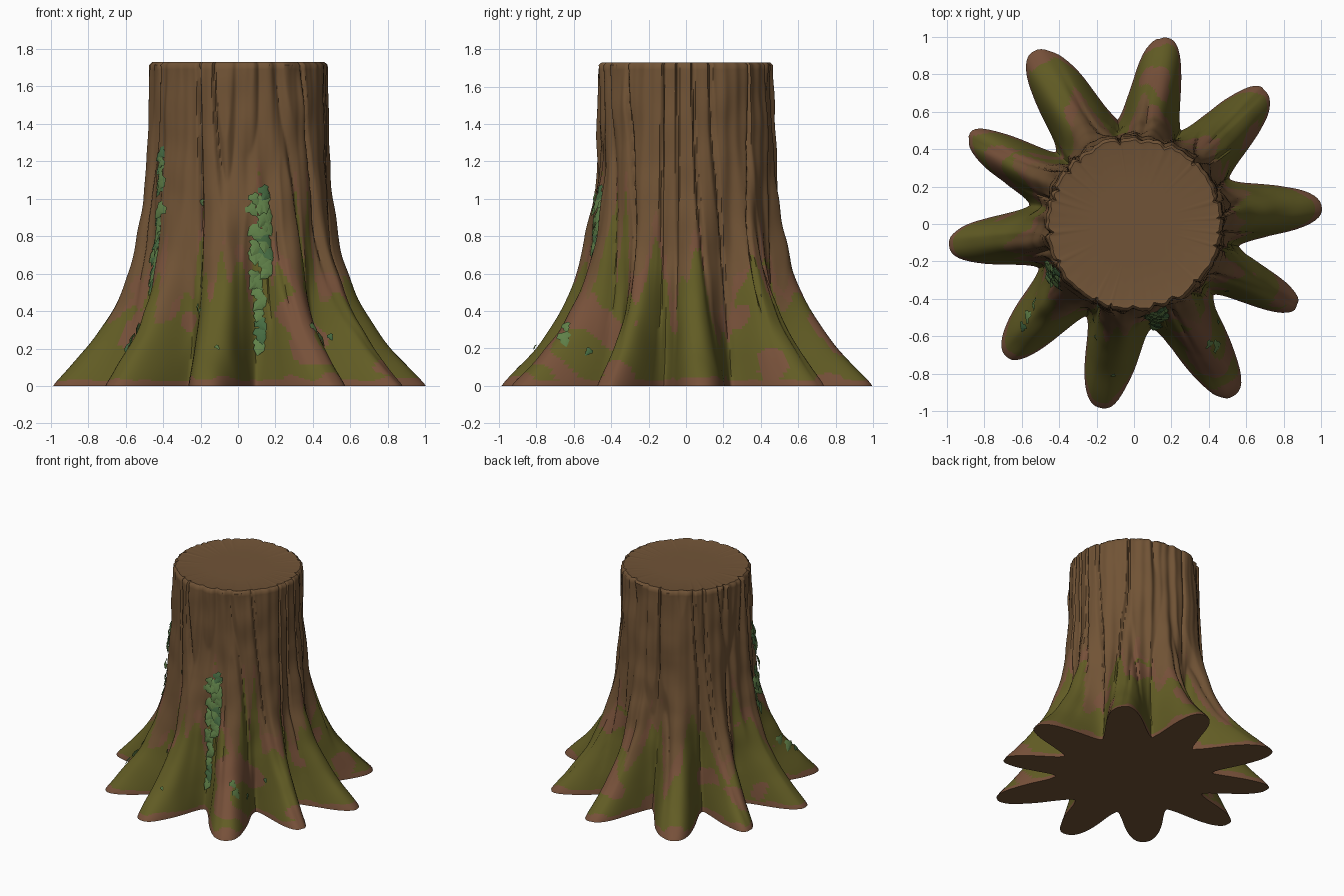
import bpy, bmesh, math, random
from mathutils import Vector, noise

if "Cube" in bpy.data.objects:
    bpy.data.objects.remove(bpy.data.objects["Cube"])

random.seed(4)
H = 1.73
# root directions (degrees), reach of each root, and the valleys that follow each root
ROOTS = [5, 45, 80, 120, 151, 186, 226, 260, 301, 333]
REACH = [1.0, 1.0, 1.01, 1.07, 1.0, 1.0, 0.98, 1.0, 1.06, 0.98]
VALLEYS = [25, 63, 99, 137, 170, 205, 243, 279, 318, 348]


def material(name, rgb):
    m = bpy.data.materials.new(name)
    m.diffuse_color = (*rgb, 1)
    m.use_nodes = True
    m.node_tree.nodes["Principled BSDF"].inputs["Base Color"].default_value = m.diffuse_color
    return m


BARK = material("bark brown", (0.165, 0.087, 0.036))
RED = material("reddish bark", (0.185, 0.082, 0.042))
MOSS = material("olive moss", (0.122, 0.108, 0.018))
WOOD = material("cut wood", (0.165, 0.088, 0.038))
LEAF = material("ivy green", (0.115, 0.215, 0.065))
DARK = material("dark ivy green", (0.062, 0.150, 0.055))


def root_factor(deg):
    """Root strength 0..1 and reach in a given direction."""
    best = (0, 1)
    for i, c in enumerate(ROOTS):
        d = (deg - c + 180) % 360 - 180
        gap = (VALLEYS[i] - c) % 360 if d > 0 else (c - VALLEYS[i - 1]) % 360
        f = math.exp(-(abs(d) / gap / 0.62) ** 2.5)
        if f > best[0]:
            best = (f, REACH[i])
    return best


def radius(deg, z):
    """Trunk outline: flared valleys plus roots, bark furrows and soft lumps."""
    a = math.radians(deg)
    c, s = math.cos(a), math.sin(a)
    wob = 4 * noise.noise((c * 2, s * 2, z * 1.3)) * min(1, z + 0.3)
    f, reach = root_factor(deg + wob)
    valley = 0.455 + 0.095 * math.exp(-z / 0.5)
    ridge = 0.455 + 0.545 * math.exp(-(z / 0.43) ** 1.15)
    r = valley + (ridge - valley) * (reach - 0.55) / 0.45 * f
    up = min(1, z / 0.7)
    n = noise.noise((c * 4.5 + 7, s * 4.5, z * 0.5))
    r -= 0.026 * max(0, 1 - abs(n) * 7) * (0.25 + 0.75 * up)
    n2 = noise.noise((c * 9, s * 9 + 3, z * 0.7))
    r += 0.014 * n2 * up + 0.012 * noise.noise((c * r * 6, s * r * 6, z * 5))
    r += 0.012 * up
    return r


def point(deg, z, lift=0.0):
    r = radius(deg, z) + lift
    a = math.radians(deg)
    return Vector((r * math.cos(a), r * math.sin(a), z))


def normal(deg, z):
    du = point(deg + 2, z) - point(deg - 2, z)
    dv = point(deg, z + 0.03) - point(deg, max(0, z - 0.03))
    return du.cross(dv).normalized()


def finish(name, bm, mats, angle=50):
    me = bpy.data.meshes.new(name)
    bm.to_mesh(me)
    bm.free()
    for m in mats:
        me.materials.append(m)
    ob = bpy.data.objects.new(name, me)
    bpy.context.collection.objects.link(ob)
    bpy.ops.object.select_all(action='DESELECT')
    ob.select_set(True)
    bpy.context.view_layer.objects.active = ob
    bpy.ops.object.shade_smooth_by_angle(angle=math.radians(angle))
    return ob


def bark_material(p):
    """Moss over the roots with ragged tongues, reddish patches at edges."""
    a = math.atan2(p.y, p.x)
    c, s = math.cos(a), math.sin(a)
    rr = math.hypot(p.x, p.y)
    edge = 0.50 + 0.42 * noise.noise((c * 4, s * 4, 2.0)) + 0.30 * noise.noise((c * 9, s * 9, p.z))
    # tall moss tongues on the front
    for deg, top in ((247, 1.0), (284, 1.2), (319, 1.1), (8, 0.8), (310, 1.1)):
        d = abs((math.degrees(a) - deg + 180) % 360 - 180)
        if d < 5:
            edge = max(edge, top - d * 0.12)
    patch = noise.noise((p.x * 4.2 + 5, p.y * 4.2, p.z * 4.2))
    low = 0.025 + 0.05 * max(0, noise.noise((p.x * 6, p.y * 6, 9)) + 0.2)
    if p.z < edge:
        if p.z < low or patch > 0.33 or rr > 0.985:
            return 1
        return 2
    return 1 if p.z < edge + 0.14 and patch > -0.05 else 0


# stump: stacked rings of the outline, capped with a cut top
N, M = 360, 96
bm = bmesh.new()
zs = [0.0] + [0.012 + (H - 0.027) * (j / M) ** 1.35 for j in range(M + 1)]
rings = []
for j, z in enumerate(zs):
    rings.append([bm.verts.new(point(i * 360 / N, z)) for i in range(N)])
for scale, z in ((0.965, H), (0.92, H - 0.004), (0.5, H - 0.008)):
    rings.append([bm.verts.new((v.co.x * scale, v.co.y * scale, z)) for v in rings[M + 1]])
for j in range(len(rings) - 1):
    for i in range(N):
        k = (i + 1) % N
        f = bm.faces.new((rings[j][i], rings[j][k], rings[j + 1][k], rings[j + 1][i]))
        f.material_index = bark_material(f.calc_center_median()) if j <= M else 3
f = bm.faces.new(rings[-1])
f.material_index = 3
centre = bm.verts.new((0, 0, 0))
for i in range(N):
    bm.faces.new((centre, rings[0][(i + 1) % N], rings[0][i]))
finish("stump", bm, [BARK, RED, MOSS, WOOD])

# ivy leaf outline (across, along) from stem to tip, half a leaf, then mirrored
HALF = [(0.0, 0.0), (0.30, -0.08), (0.50, 0.22), (0.28, 0.42), (0.30, 0.62), (0.0, 1.0)]
OUTLINE = HALF + [(-x, y) for x, y in HALF[-2:0:-1]]


def add_leaf(bm, deg, z, size, tilt, twist, lift, mat):
    n = normal(deg, z)
    if tilt > 0.1:  # climbing leaves stand off the trunk, not the root slope
        a = math.radians(deg)
        n = (n + Vector((math.cos(a), math.sin(a), 0))).normalized()
    side = Vector((0, 0, 1)).cross(n).normalized()
    down = n.cross(side) * -1
    along = down * math.cos(twist) + side * math.sin(twist)
    across = along.cross(n)
    along = (along * math.cos(tilt) + n * math.sin(tilt)).normalized()
    up = across.cross(along) * -1
    if up.dot(n) < 0:
        up = -up
    base = point(deg, z) + n * lift - along * size * 0.4
    vs = []
    for x, y in OUTLINE:
        bend = -0.25 * abs(x) - 0.25 * y * y
        vs.append(bm.verts.new(base + size * (across * x + along * y + up * bend)))
    mid = bm.verts.new(base + size * (along * 0.4 + up * 0.02))
    for i in range(len(vs)):
        f = bm.faces.new((mid, vs[i], vs[(i + 1) % len(vs)]))
        f.material_index = mat


def ivy(name, spots, size, tilt, lift):
    bm = bmesh.new()
    for deg, z, k in spots:
        add_leaf(bm, deg, z, size * k, tilt * random.uniform(0.5, 1.3),
                 random.uniform(-0.8, 0.8), lift, 1 if random.random() < 0.3 else 0)
    finish(name, bm, [LEAF, DARK], 30)


def strand(deg0, deg1, z0, z1, count, spread):
    out = []
    for i in range(count):
        t = i / (count - 1)
        out.append((deg0 + (deg1 - deg0) * t + random.uniform(-spread, spread),
                    z0 + (z1 - z0) * t, random.uniform(0.75, 1.2)))
    return out


# two climbing ivy strands
ivy("left_ivy", strand(209, 214, 0.52, 0.94, 17, 4.5) + strand(214, 214, 1.05, 1.24, 9, 2.5),
    0.085, 0.45, 0.022)
ivy("front_ivy", strand(283, 283, 0.55, 1.04, 26, 5) + strand(281, 282, 0.22, 0.50, 6, 2.5),
    0.09, 0.45, 0.022)

# flat leaves scattered on the roots
flat = [(221, 0.24, 1.1), (219, 0.30, 1.0), (223, 0.20, 0.8), (304, 0.25, 1.1), (302, 0.31, 0.8),
        (248, 0.42, 0.6), (247, 0.98, 0.5), (252, 0.40, 0.5), (262, 0.2, 0.4), (325, 0.26, 0.5),
        (310, 0.18, 0.6)]
ivy("root_leaves", flat, 0.075, 0.05, 0.016)
